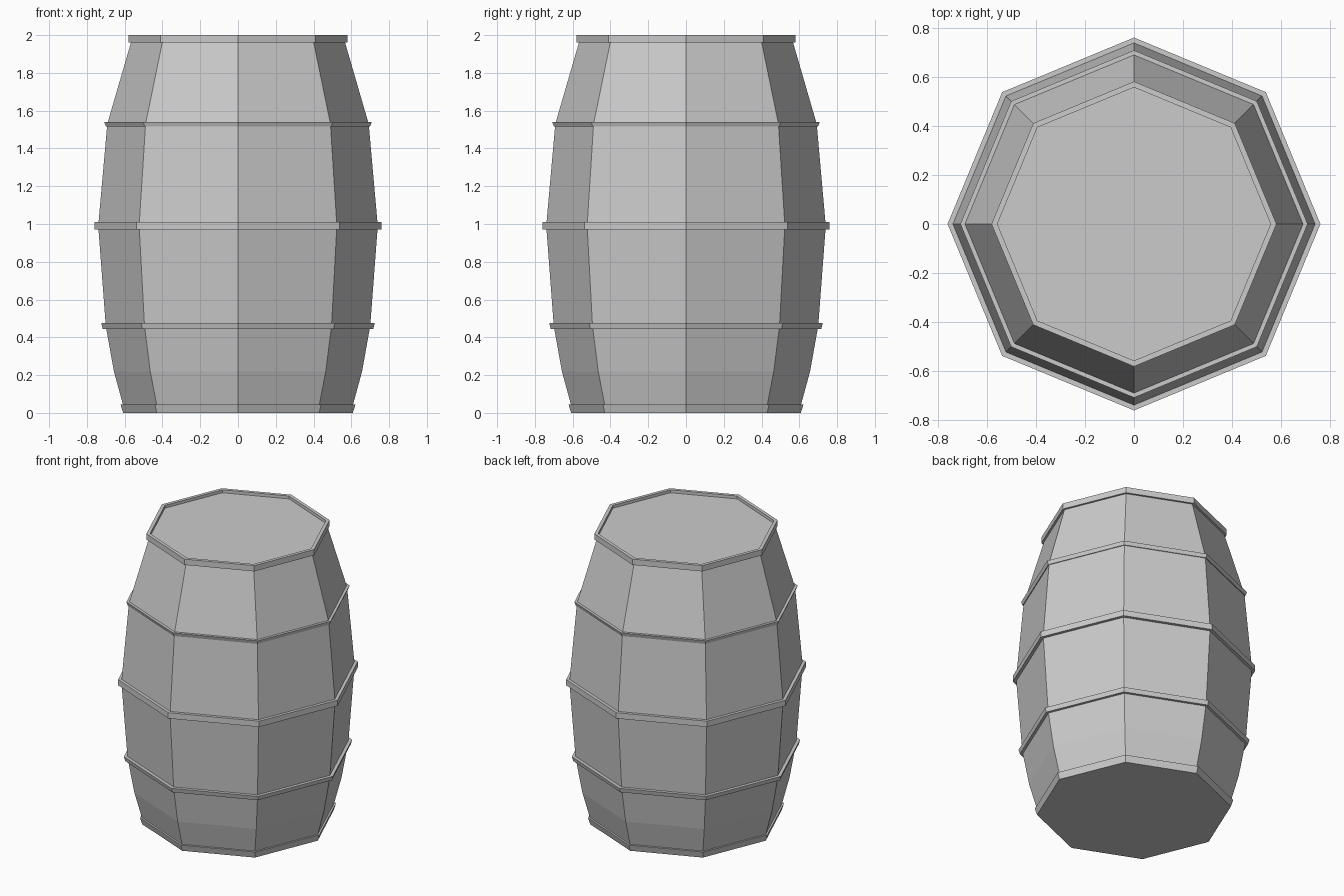
import bpy, bmesh
from math import cos, sin, pi

if "Cube" in bpy.data.objects:
    bpy.data.objects.remove(bpy.data.objects["Cube"])

SIDES = 8


def lathe(name, profile, closed=False):
    """Revolve (radius, z) points into an eight-sided flat-faced shape."""
    bm = bmesh.new()
    rings = [[bm.verts.new((r * cos(2 * pi * i / SIDES), r * sin(2 * pi * i / SIDES), z))
              for i in range(SIDES)] for r, z in profile]
    pairs = list(zip(rings, rings[1:]))
    if closed:
        pairs.append((rings[-1], rings[0]))
    for a, b in pairs:
        for i in range(SIDES):
            j = (i + 1) % SIDES
            bm.faces.new((a[i], a[j], b[j], b[i]))
    if not closed:
        bm.faces.new(rings[0][::-1])
        bm.faces.new(rings[-1])
    bmesh.ops.recalc_face_normals(bm, faces=bm.faces)
    mesh = bpy.data.meshes.new(name)
    bm.to_mesh(mesh)
    bm.free()
    obj = bpy.data.objects.new(name, mesh)
    bpy.context.collection.objects.link(obj)
    return obj


# Bulging staves, closed by the bottom and the slightly sunken lid
lathe("barrel_body", [(0.60, 0.0), (0.608, 0.04), (0.657, 0.22), (0.70, 0.46),
                      (0.74, 0.99), (0.692, 1.53), (0.567, 1.96), (0.562, 1.98)])

# Hoops: bottom z, top z, lower outer radius, upper outer radius, inner radius
hoops = {
    "bottom_hoop": (0.0, 0.045, 0.608, 0.622, 0.59),
    "lower_hoop": (0.445, 0.475, 0.716, 0.724, 0.69),
    "middle_hoop": (0.97, 1.01, 0.76, 0.76, 0.73),
    "upper_hoop": (1.515, 1.54, 0.699, 0.708, 0.68),
    "top_rim": (1.96, 2.0, 0.581, 0.581, 0.557),
}
for name, (z0, z1, r0, r1, inner) in hoops.items():
    lathe(name, [(inner, z0), (r0, z0), (r1, z1), (inner, z1)], closed=True)
